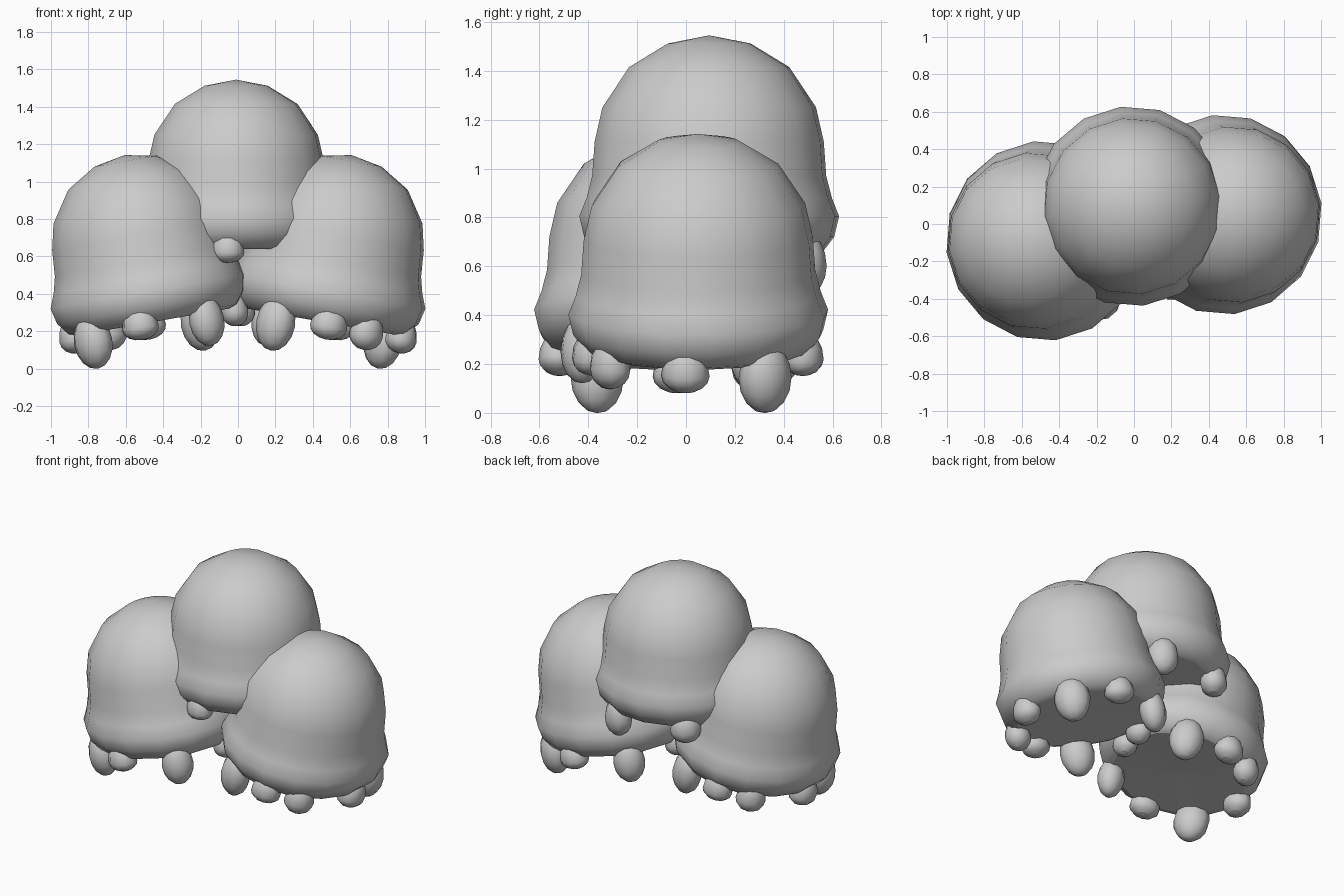
import bpy, bmesh
from math import radians, cos, sin, pi
from mathutils import Matrix, Vector

if "Cube" in bpy.data.objects:
    bpy.data.objects.remove(bpy.data.objects["Cube"])

# Half section (radius, height): dome, flared rim, rounded lip, flat underside
PROFILE = [(0, .905), (.17, .872), (.33, .775), (.44, .61), (.472, .47),
           (.482, .33), (.505, .24), (.535, .165), (.515, .08), (.465, .015),
           (.42, 0), (0, .005)]
SEGMENTS = 16
PHASE = radians(6.5)
RIM_RADIUS = .435

# Drips around the rim: angle, length below the rim, radius
SIDE_DRIPS = [(39, .195, .115), (80, .085, .1), (130, .18, .1), (178, .1, .09),
              (236, .2, .11), (275, .09, .1), (304, .11, .095), (353, .095, .1)]
TOP_DRIPS = [(65, .16, .1), (131, .11, .1), (195, .1, .09), (264, .075, .09),
             (309, .06, .08)]


def finish(bm, name, matrix):
    bmesh.ops.recalc_face_normals(bm, faces=bm.faces)
    for f in bm.faces:
        f.smooth = f.normal.z > -.98      # keep the underside flat
    mesh = bpy.data.meshes.new(name)
    bm.to_mesh(mesh)
    bm.free()
    ob = bpy.data.objects.new(name, mesh)
    ob.matrix_world = matrix
    bpy.context.collection.objects.link(ob)


def dome(name, matrix):
    # Revolve the section
    bm = bmesh.new()
    vs = [bm.verts.new((r * cos(PHASE), r * sin(PHASE), z)) for r, z in PROFILE]
    es = [bm.edges.new(pair) for pair in zip(vs, vs[1:])]
    bmesh.ops.spin(bm, geom=vs + es, cent=(0, 0, 0), axis=(0, 0, 1),
                   angle=2 * pi, steps=SEGMENTS, use_merge=True)
    bmesh.ops.remove_doubles(bm, verts=bm.verts, dist=.0005)
    finish(bm, name + "_dome", matrix)


def drips(name, matrix, table):
    # Rounded beads hanging from the rim, their tops buried in the body
    bm = bmesh.new()
    top = .1
    for angle, length, radius in table:
        m = Matrix.Rotation(radians(angle), 4, 'Z') @ Matrix.Translation((RIM_RADIUS, 0, 0))
        mid = -length * .25
        new = bmesh.ops.create_uvsphere(bm, u_segments=10, v_segments=8, radius=1)["verts"]
        for v in new:
            x, y, z = v.co
            h = mid + (z * (length + mid) if z < 0 else z * (top - mid))
            v.co = m @ Vector((x * radius * .85, y * radius, h))
    finish(bm, name + "_drips", matrix)


# Two cups leaning outward and one upright cup resting on them
for name, pos, turn, tilt, table in [
        ("right", (.45, .05, .25), 0, 10, SIDE_DRIPS),
        ("left", (-.45, -.09, .25), 180, 10, SIDE_DRIPS),
        ("top", (-.01, .095, .64), 0, 0, TOP_DRIPS)]:
    matrix = (Matrix.Translation(Vector(pos)) @ Matrix.Rotation(radians(turn), 4, 'Z')
              @ Matrix.Rotation(radians(tilt), 4, 'Y'))
    dome(name, matrix)
    drips(name, matrix, table)
